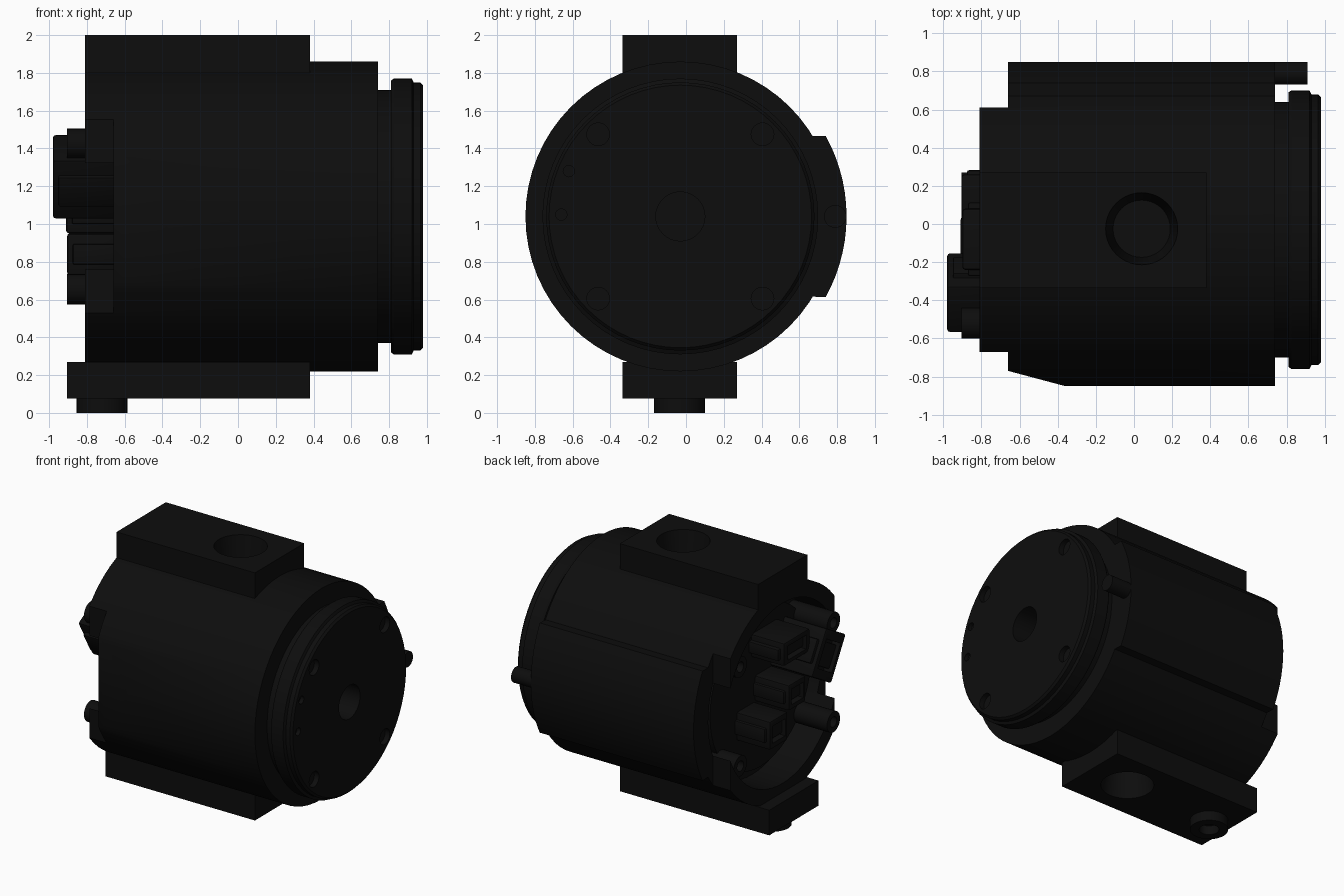
import bpy, bmesh, math
from mathutils import Matrix, Vector

cube = bpy.data.objects.get("Cube")
if cube:
    bpy.data.objects.remove(cube, do_unlink=True)

CY, CZ = -0.03, 1.04          # motor axis runs along x
R = 0.82                      # housing radius

def material(name, v):
    m = bpy.data.materials.new(name)
    m.use_nodes = True
    m.diffuse_color = (v, v, v, 1)
    m.node_tree.nodes["Principled BSDF"].inputs["Base Color"].default_value = (v, v, v, 1)
    return m

black = material("black", 0.004)

def finish(name, bm):
    bmesh.ops.recalc_face_normals(bm, faces=bm.faces)
    me = bpy.data.meshes.new(name)
    bm.to_mesh(me)
    bm.free()
    me.materials.append(black)
    ob = bpy.data.objects.new(name, me)
    bpy.context.collection.objects.link(ob)
    return ob

def box(name, x, y, z, bevel=0.0, tilt=0.0):
    """Box from (min, max) pairs, optionally tilted about the x direction."""
    bm = bmesh.new()
    bmesh.ops.create_cube(bm, size=1)
    size = [b - a for a, b in (x, y, z)]
    mid = Vector([(a + b) / 2 for a, b in (x, y, z)])
    bmesh.ops.scale(bm, vec=size, verts=bm.verts)
    if bevel:
        bmesh.ops.bevel(bm, geom=bm.edges[:], offset=bevel, segments=2, affect='EDGES', profile=0.5)
    bmesh.ops.transform(bm, matrix=Matrix.Translation(mid) @ Matrix.Rotation(tilt, 4, 'X'), verts=bm.verts)
    return finish(name, bm)

def cyl(name, axis, r, lo, hi, a, b, segs=32, r2=None):
    """Cylinder along x (a, b = y, z) or along z (a, b = x, y)."""
    bm = bmesh.new()
    bmesh.ops.create_cone(bm, cap_ends=True, segments=segs, radius1=r,
                          radius2=r if r2 is None else r2, depth=hi - lo)
    m = (lo + hi) / 2
    if axis == 'X':
        mat = Matrix.Translation((m, a, b)) @ Matrix.Rotation(math.pi / 2, 4, 'Y')
    else:
        mat = Matrix.Translation((a, b, m))
    bmesh.ops.transform(bm, matrix=mat, verts=bm.verts)
    return finish(name, bm)

def lathe(name, profile, segs=64):
    bm = bmesh.new()
    vs = [bm.verts.new((x, CY, CZ + r)) for x, r in profile]
    es = [bm.edges.new(p) for p in zip(vs, vs[1:])]
    bmesh.ops.spin(bm, geom=vs + es, cent=(0, CY, CZ), axis=(1, 0, 0),
                   angle=2 * math.pi, steps=segs, use_merge=True)
    bmesh.ops.remove_doubles(bm, verts=bm.verts, dist=1e-5)
    return finish(name, bm)

def prism(name, outline, lo, hi, axis):
    """Outline extruded along x (outline in y, z) or z (outline in x, y)."""
    bm = bmesh.new()
    pts = [(lo, a, b) if axis == 'X' else (a, b, lo) for a, b in outline]
    f = bm.faces.new([bm.verts.new(p) for p in pts])
    g = bmesh.ops.extrude_face_region(bm, geom=[f])
    d = (hi - lo, 0, 0) if axis == 'X' else (0, 0, hi - lo)
    bmesh.ops.translate(bm, vec=d, verts=[v for v in g["geom"] if isinstance(v, bmesh.types.BMVert)])
    return finish(name, bm)

def cut(target, *cutters):
    for c in cutters:
        mod = target.modifiers.new("cut", 'BOOLEAN')
        mod.operation, mod.solver, mod.object = 'DIFFERENCE', 'EXACT', c
        bpy.context.view_layer.objects.active = target
        bpy.ops.object.modifier_apply(modifier=mod.name)
    for c in cutters:
        bpy.data.objects.remove(c, do_unlink=True)

# Housing with open rear cup, neck groove and mounting flange
housing = lathe("housing", [
    (-0.55, 0), (-0.55, 0.70), (-0.81, 0.70), (-0.81, R), (0.74, R), (0.74, 0.67),
    (0.81, 0.67), (0.81, 0.72), (0.825, 0.73), (0.92, 0.73), (0.93, 0.71),
    (0.965, 0.71), (0.98, 0.695), (0.98, 0)])

# Side notches in the rear rim and the sloped flat on the front side
cut(housing,
    box("notch_front", (-1, -0.66), (-1.2, CY - 0.64), (0, 2)),
    box("notch_back", (-1, -0.66), (CY + 0.64, 1.2), (0, 2)),
    prism("slope", [(-0.36, -0.85), (-0.96, -0.69), (-0.96, -1.1), (-0.36, -1.1)], 0, 2, 'Z'))

# Shaft bore, flange bolt recesses and small dowel holes
cut(housing, cyl("bore", 'X', 0.13, 0.75, 1.1, CY, CZ))
for sy in (-1, 1):
    for sz in (-1, 1):
        cut(housing, cyl("bolt", 'X', 0.06, 0.94, 1.1, CY + sy * 0.435, CZ + sz * 0.435, 24))
for y, z in ((-0.66, 1.05), (-0.62, 1.28)):
    cut(housing, cyl("dowel", 'X', 0.03, 0.95, 1.1, y, z, 16))

# Port blocks above and below, bored through into the housing
top = box("top_block", (-0.81, 0.38), (-0.335, 0.27), (1.74, 2.0))
bottom = box("bottom_block", (-0.905, 0.38), (-0.335, 0.27), (0.075, 0.27))
for ob in (top, housing):
    cut(ob, cyl("top_port", 'Z', 0.15, 1.65, 2.01, 0.04, -0.025, 40, 0.19))
for ob in (bottom, housing):
    cut(ob, cyl("bottom_port", 'Z', 0.19, 0.05, 0.40, 0.04, -0.025, 40, 0.15))
spigot = cyl("spigot", 'Z', 0.135, 0, 0.09, -0.72, -0.035)
cut(spigot, cyl("spigot_hole", 'Z', 0.07, -0.1, 0.07, -0.72, -0.035))

# Raised band along the back side
arc = [math.radians(-29 + 58 * i / 14) for i in range(15)]
ring = [(CY + 0.88 * math.cos(t), CZ + 0.88 * math.sin(t)) for t in arc]
ring += [(CY + 0.79 * math.cos(t), CZ + 0.79 * math.sin(t)) for t in (arc[-1] + 0.06, arc[7], arc[0] - 0.06)]
prism("back_band", ring, -0.66, 0.74, 'X')
cyl("locating_pin", 'X', 0.06, 0.70, 0.91, 0.79, CZ, 24)

# Screw posts in the rear cup, longer on the front side
for sy, end in ((-1, -0.905), (1, -0.79)):
    for sz, level in ((-1, "lower"), (1, "upper")):
        y, z = CY + sy * 0.49, CZ + sz * 0.385
        side = "front" if sy < 0 else "back"
        post = cyl(f"{level}_{side}_post", 'X', 0.08, end, -0.54, y, z, 24)
        cut(post, cyl("post_hole", 'X', 0.04, end - 0.1, end + 0.08, y, z, 16))

# Circuit plate and connectors with open sockets
cyl("circuit_plate", 'X', 0.62, -0.62, -0.54, CY, CZ, 48)

def connector(name, end, y, z, w, h, tilt):
    shell = box(name, (end, -0.58), (y - w / 2, y + w / 2), (z - h / 2, z + h / 2), 0.015, tilt)
    cut(shell, box("socket", (end - 0.1, end + 0.07), (y - w * 0.35, y + w * 0.35),
                   (z - h * 0.3, z + h * 0.3), 0, tilt))
    box(name + "_latch", (end + 0.03, -0.6), (y - w * 0.6, y + w * 0.6),
        (z - h * 0.25, z + h * 0.25), 0.01, tilt).hide_render = False

connector("lower_connector", -0.905, 0.15, 0.84, 0.22, 0.22, 0.0)
connector("middle_connector", -0.91, -0.07, 1.05, 0.21, 0.20, 0.0)
connector("upper_connector", -0.90, -0.08, 1.40, 0.32, 0.18, 0.0)
connector("side_connector", -0.98, -0.36, 1.25, 0.28, 0.36, math.radians(30))

# Smooth shading with sharp edges kept
for ob in bpy.context.scene.objects:
    ob.select_set(ob.type == 'MESH')
bpy.context.view_layer.objects.active = housing
bpy.ops.object.shade_smooth_by_angle(angle=math.radians(30))
